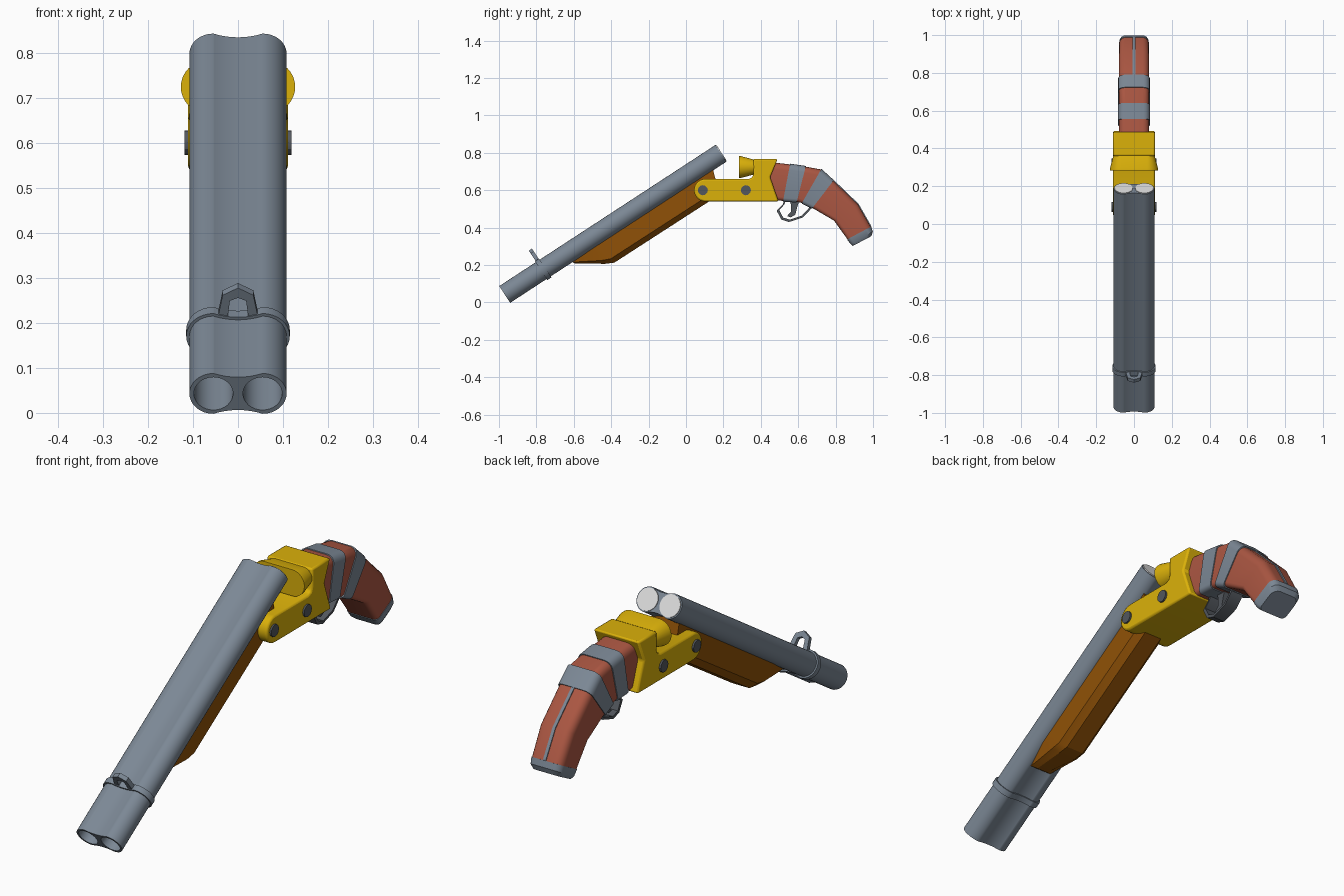
import bpy, bmesh, math
from math import sin, cos, pi

if "Cube" in bpy.data.objects:
    bpy.data.objects.remove(bpy.data.objects["Cube"])

def material(name, r, g, b):
    m = bpy.data.materials.new(name)
    m.diffuse_color = (r, g, b, 1)
    m.use_nodes = True
    m.node_tree.nodes["Principled BSDF"].inputs["Base Color"].default_value = m.diffuse_color
    return m

STEEL = material("blue_grey_steel", 0.20, 0.245, 0.30)
YELLOW = material("yellow_metal", 0.71, 0.44, 0.003)
RED_WOOD = material("red_wood", 0.41, 0.095, 0.055)
BROWN_WOOD = material("brown_wood", 0.28, 0.083, 0.002)
DARK = material("dark_metal", 0.085, 0.095, 0.11)
PALE = material("pale_shell", 0.72, 0.72, 0.72)

def smooth(ob, angle=30):
    bpy.ops.object.select_all(action='DESELECT')
    ob.select_set(True)
    bpy.context.view_layer.objects.active = ob
    bpy.ops.object.shade_smooth_by_angle(angle=math.radians(angle))

def loft(name, sections, mat, angle=30):
    """Skin equal-sized closed sections and cap both ends."""
    bm = bmesh.new()
    rings = [[bm.verts.new(p) for p in s] for s in sections]
    for a, b in zip(rings, rings[1:]):
        for i in range(len(a)):
            j = (i + 1) % len(a)
            bm.faces.new((a[i], a[j], b[j], b[i]))
    bm.faces.new(rings[0])
    bm.faces.new(rings[-1])
    bmesh.ops.recalc_face_normals(bm, faces=bm.faces)
    me = bpy.data.meshes.new(name)
    bm.to_mesh(me)
    bm.free()
    ob = bpy.data.objects.new(name, me)
    bpy.context.collection.objects.link(ob)
    me.materials.append(mat)
    smooth(ob, angle)
    return ob

def side_prism(name, pts, x0, x1, mat):
    return loft(name, [[(x, y, z) for y, z in pts] for x in (x0, x1)], mat)

def circle(cx, cy, r, n=32):
    return [(cx + r * cos(2 * pi * i / n), cy + r * sin(2 * pi * i / n)) for i in range(n)]

def cut(ob, cutter):
    """Subtract the cutter for good, then sharpen the new rims."""
    m = ob.modifiers.new("cut", 'BOOLEAN')
    m.operation = 'DIFFERENCE'
    m.solver = 'EXACT'
    m.object = cutter
    bpy.context.view_layer.objects.active = ob
    bpy.ops.object.modifier_apply(modifier=m.name)
    bpy.data.objects.remove(cutter)
    smooth(ob)

# Tilted barrel frame: x across, u along the barrel from the muzzle, v above its axis
TILT = math.atan2(0.7525, 1.153)
LENGTH = 1.377
def tilted(x, u, v):
    return (x, -0.966 + u * cos(TILT) - v * sin(TILT), 0.045 + u * sin(TILT) + v * cos(TILT))

def barrel_outline(grow=0.0):
    r, c, n = 0.0535 + grow, 0.0545, 16
    right = [(c + r * cos(a), r * sin(a)) for a in [-pi / 2 + pi * i / n for i in range(n + 1)]]
    valley = [(c * cos(pi * i / 12), r - 0.010 * sin(pi * i / 12) ** 2) for i in range(1, 12)]
    half = right + valley
    return half + [(-x, -v) for x, v in half]

def along_barrel(name, outline, u0, u1, mat):
    return loft(name, [[tilted(x, u, v) for x, v in outline] for u in (u0, u1)], mat)

# Twin barrels with bores and shell heads
barrels = along_barrel("barrels", barrel_outline(), -0.004, LENGTH, STEEL)
for side, label in ((-1, "left"), (1, "right")):
    cut(barrels, along_barrel(label + "_bore_cutter", circle(side * 0.0545, 0, 0.0435), -0.05, 1.3, STEEL))
    along_barrel(label + "_shell_head", circle(side * 0.0545, 0, 0.048), 1.36, LENGTH + 0.004, PALE)

# Muzzle band and front sight loop
along_barrel("barrel_band", barrel_outline(0.007), 0.229, 0.255, STEEL)
outer = [(-0.046, 0.04), (-0.034, 0.107), (0, 0.126), (0.034, 0.107), (0.046, 0.04)]
inner = [(-0.024, 0.04), (-0.018, 0.092), (0, 0.1), (0.018, 0.092), (0.024, 0.04)]
loft("front_sight", [[tilted(*p) for p in ((ox, 0.232, ov), (ox, 0.252, ov), (ix, 0.252, iv), (ix, 0.232, iv))]
                     for (ox, ov), (ix, iv) in zip(outer, inner)], STEEL, 20)

# Wooden fore-end: chamfered sections along the underside of the barrels
def fore_section(u_top, u_bottom, v_bottom, chamfer, w=0.068):
    top = -0.03
    mid = v_bottom + chamfer
    u_mid = u_bottom + (u_top - u_bottom) * chamfer / (top - v_bottom)
    half = [(w, u_top, top), (w, u_mid, mid), (w - 0.026, u_bottom, v_bottom)]
    return [tilted(*p) for p in half + [(-x, u, v) for x, u, v in reversed(half)]]

loft("fore_end", [fore_section(0.385, 0.40, -0.066, 0.012, 0.052), fore_section(0.50, 0.535, -0.156, 0.026),
                  fore_section(0.55, 0.58, -0.178, 0.028), fore_section(1.27, 1.20, -0.181, 0.028),
                  fore_section(1.30, 1.27, -0.12, 0.025)], BROWN_WOOD, 20)

# Receiver: solid side profile with a rounded nose
arc = [(0.103 + 0.060 * cos(a), 0.600 + 0.060 * sin(a))
       for a in [pi / 2 + pi * i / 14 for i in range(15)]]
body = arc + [(0.495, 0.540), (0.45, 0.67), (0.490, 0.767), (0.36, 0.767),
              (0.36, 0.685), (0.353, 0.667), (0.335, 0.66)]
receiver = side_prism("receiver", body, -0.111, 0.111, YELLOW)
bevel = receiver.modifiers.new("soft_edges", 'BEVEL')
bevel.width = 0.008
bevel.segments = 2

# Flared breech piece
def stadium(y, r, c=0.069):
    half = [(c + r * cos(a), y, r * sin(a)) for a in [-pi / 2 + pi * i / 16 for i in range(17)]]
    return [(x, y, 0.724 + z) for x, y, z in half + [(-x, y, -z) for x, y, z in half]]

loft("breech_flare", [stadium(0.283, 0.058), stadium(0.295, 0.058), stadium(0.37, 0.038)], YELLOW)

# Hinge pins on both sides
for y, label in ((0.09, "front"), (0.32, "rear")):
    side_prism(label + "_pin", circle(y, 0.60, 0.027, 12), -0.119, 0.119, DARK)

# Grip stations: top point and bottom point in the side plane, half width
START = ((0.44, 0.752), (0.44, 0.55), 0.080)
BAND_A = ((0.556, 0.738), (0.519, 0.543), 0.080)
BAND_B = ((0.640, 0.726), (0.592, 0.538), 0.080)
BAND_C = ((0.722, 0.711), (0.620, 0.532), 0.080)
BAND_D = ((0.788, 0.651), (0.676, 0.505), 0.080)
BEND = ((0.920, 0.524), (0.791, 0.438), 0.080)
BUTT = ((0.988, 0.405), (0.863, 0.338), 0.077)
CAP_A = ((0.997, 0.378), (0.882, 0.313), 0.075)
CAP_B = ((0.990, 0.354), (0.893, 0.303), 0.066)

def grip_section(station, grow=0.0):
    (ty, tz), (by, bz), w = station
    h = math.hypot(ty - by, tz - bz) / 2
    dy, dz = (ty - by) / (2 * h), (tz - bz) / (2 * h)
    h, w = h + grow, w + grow
    pts = []
    for k, (sx, sv) in enumerate(((1, 1), (-1, 1), (-1, -1), (1, -1))):
        r = 0.034 if sv > 0 else 0.020
        for i in range(5):
            a = (k + i / 4) * pi / 2
            x, v = sx * (w - r) + r * cos(a), sv * (h - r) + r * sin(a)
            pts.append((x, (ty + by) / 2 + v * dy, (tz + bz) / 2 + v * dz))
    return pts

def grip_part(name, stations, mat, grow=0.0):
    return loft(name, [grip_section(s, grow) for s in stations], mat)

grip_part("grip", [START, BAND_A, BAND_B, BAND_C, BAND_D, BEND, BUTT], RED_WOOD)
grip_part("front_grip_band", [BAND_A, BAND_B], STEEL, 0.004)
grip_part("rear_grip_band", [BAND_C, BAND_D], STEEL, 0.004)
grip_part("butt_cap", [BUTT, CAP_A, CAP_B], STEEL, 0.002)

# Thin metal strip down the back of the grip
loft("grip_strip", [[(x, y + d, z + d) for x, d in ((-0.007, -0.006), (0.007, -0.006), (0.007, 0.003), (-0.007, 0.003))]
                    for y, z in (BAND_D[0], BEND[0], BUTT[0])], STEEL)

# Trigger guard strap and trigger
guard = [(0.525, 0.55), (0.518, 0.525), (0.485, 0.49), (0.510, 0.443), (0.55, 0.430),
         (0.626, 0.455), (0.668, 0.50), (0.675, 0.53)]
loft("trigger_guard", [[(-0.03, y, z), (0.03, y, z)] +
                       [(x, 0.58 + (y - 0.58) * 0.86, 0.52 + (z - 0.52) * 0.86) for x in (0.03, -0.03)]
                       for y, z in guard], DARK)
side_prism("trigger", [(0.55, 0.56), (0.61, 0.56), (0.595, 0.51), (0.585, 0.47), (0.56, 0.455),
                       (0.54, 0.462), (0.562, 0.485), (0.562, 0.52)], -0.014, 0.014, DARK)
